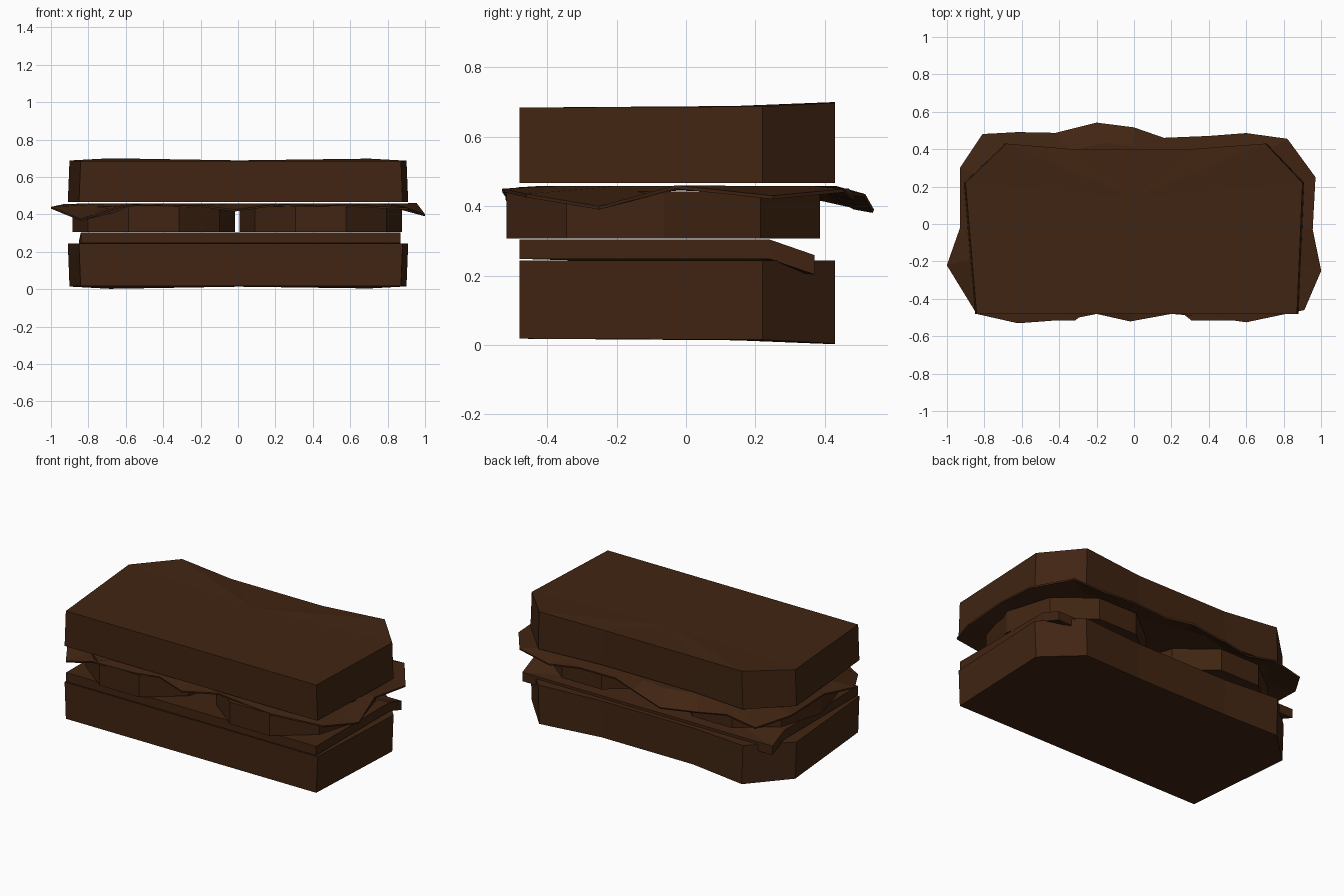
import bpy, bmesh, math
from mathutils import Vector

cube = bpy.data.objects.get("Cube")
if cube:
    bpy.data.objects.remove(cube, do_unlink=True)

brown = bpy.data.materials.new("dark brown")
brown.use_nodes = True
colour = (0.052, 0.018, 0.006, 1)
brown.diffuse_color = colour
brown.node_tree.nodes["Principled BSDF"].inputs["Base Color"].default_value = colour


def loft(name, rings, caps=(True, True)):
    """Join equal rings of points with side faces and close the ends with fans."""
    bm = bmesh.new()
    loops = [[bm.verts.new(p) for p in ring] for ring in rings]
    count = len(loops[0])
    for low, high in zip(loops, loops[1:]):
        for i in range(count):
            j = (i + 1) % count
            bm.faces.new((low[i], low[j], high[j], high[i]))
    for loop, wanted in zip((loops[0], loops[-1]), caps):
        if wanted:
            centre = bm.verts.new(sum((v.co for v in loop), Vector()) / count)
            for i in range(count):
                bm.faces.new((loop[i], loop[(i + 1) % count], centre))
    bmesh.ops.recalc_face_normals(bm, faces=bm.faces)
    mesh = bpy.data.meshes.new(name)
    bm.to_mesh(mesh)
    bm.free()
    mesh.materials.append(brown)
    obj = bpy.data.objects.new(name, mesh)
    bpy.context.collection.objects.link(obj)
    return obj


# Bread slices: same crust outline, outer face rising at the back corners
crust = [(-0.85, -0.48, 0), (0.88, -0.48, 0), (0.91, 0.22, 0.003),
         (0.71, 0.43, 0.014), (0.3, 0.40, 0), (-0.33, 0.40, 0),
         (-0.69, 0.43, 0.016), (-0.91, 0.22, 0.004)]


def bread(name, inner_z, outer_z):
    side = 1 if outer_z > inner_z else -1
    inner = [(x, y, inner_z) for x, y, lift in crust]
    outer = [(x * 0.99, y, outer_z + side * lift) for x, y, lift in crust]
    loft(name, [inner, outer])


bread("bottom_bread", 0.243, 0.018)
bread("top_bread", 0.466, 0.684)

# Cheese slab with a drooping back edge
cheese = [(-0.84, -0.48, 0), (0.87, -0.48, 0), (0.87, 0.24, 0),
          (0.86, 0.37, 0.045), (-0.85, 0.37, 0.045), (-0.84, 0.24, 0)]
loft("cheese", [[(x, y, z - drop) for x, y, drop in cheese] for z in (0.248, 0.304)])

# Two thick round slices side by side
for name, centre_x in (("right_slice", -0.45), ("left_slice", 0.443)):
    ring = [(centre_x + 0.435 * math.cos(math.tau * i / 10),
             -0.065 + 0.475 * math.sin(math.tau * i / 10)) for i in range(10)]
    loft(name, [[(x, y, z) for x, y in ring] for z in (0.306, 0.442)])

# Wavy lettuce leaf
rim = [(-0.84, -0.48, 0.37), (-0.62, -0.53, 0.445), (-0.35, -0.51, 0.44),
       (-0.2, -0.48, 0.445), (-0.02, -0.52, 0.42), (0.2, -0.48, 0.45),
       (0.43, -0.5, 0.44), (0.6, -0.525, 0.445), (0.91, -0.46, 0.43),
       (1, -0.25, 0.395), (0.955, -0.03, 0.455), (0.97, 0.25, 0.425),
       (0.82, 0.455, 0.445), (0.6, 0.485, 0.42), (0.4, 0.47, 0.445),
       (0.16, 0.46, 0.44), (0, 0.515, 0.43), (-0.2, 0.54, 0.385),
       (-0.42, 0.485, 0.395), (-0.62, 0.49, 0.435), (-0.81, 0.48, 0.40),
       (-0.93, 0.3, 0.44), (-0.93, -0.02, 0.45), (-1, -0.22, 0.435)]
inner = [(x * 0.82, y * 0.8, 0.453) for x, y, z in rim]
leaf = loft("lettuce", [rim, inner], caps=(False, True))
thickness = leaf.modifiers.new("thickness", "SOLIDIFY")
thickness.thickness = 0.01
thickness.offset = 0
